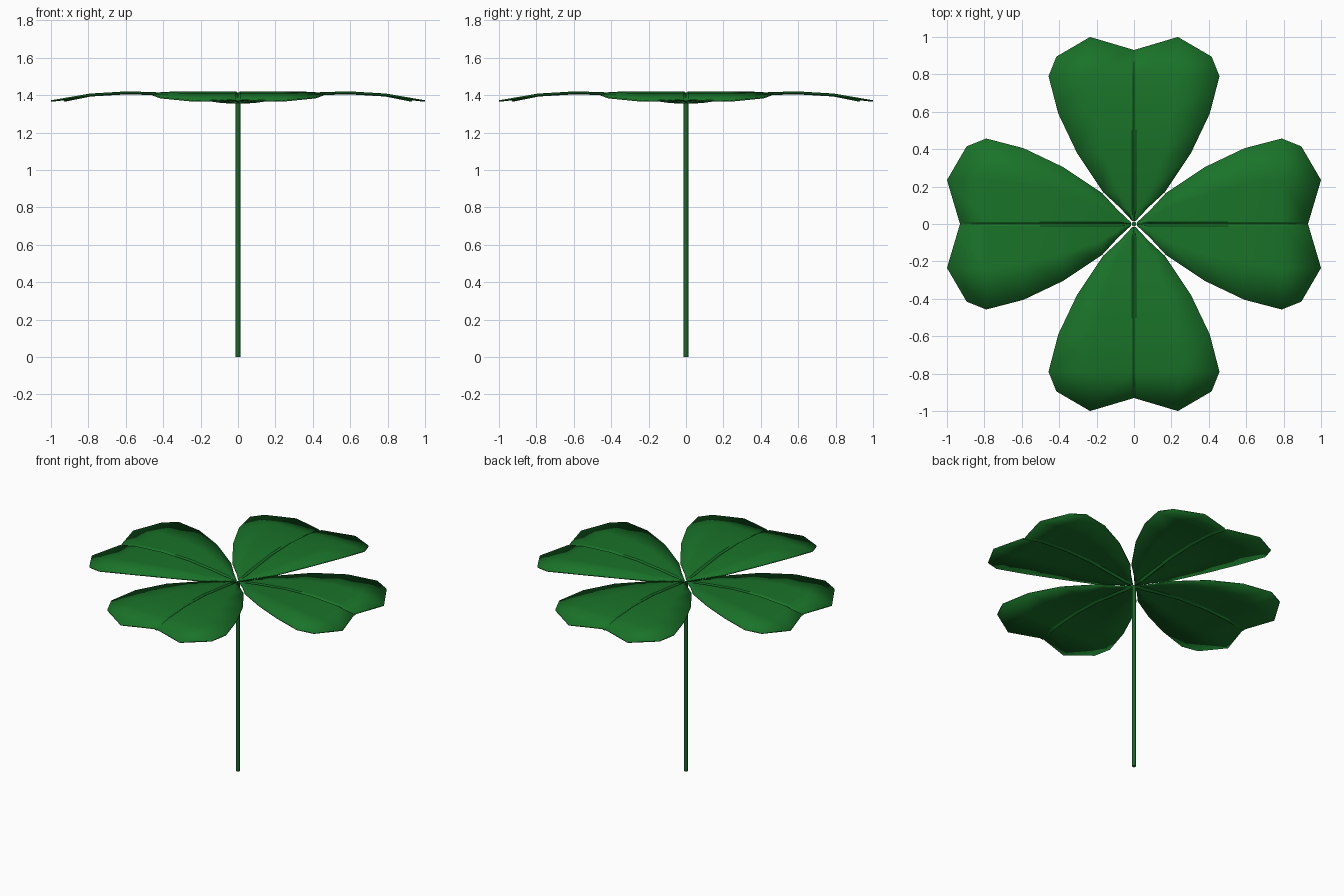
import bpy, bmesh, math
from mathutils import Matrix

if "Cube" in bpy.data.objects:
    bpy.data.objects.remove(bpy.data.objects["Cube"])


def material(name, color):
    m = bpy.data.materials.new(name)
    m.diffuse_color = color
    m.use_nodes = True
    m.node_tree.nodes["Principled BSDF"].inputs["Base Color"].default_value = m.diffuse_color
    return m


leaf_green = material("leaf_green", (0.010, 0.17, 0.022, 1))
stem_green = material("stem_green", (0.010, 0.13, 0.022, 1))

# half leaf rows: (distance along leaf, half width, height, crease depth)
ROWS = [(0.015, 0.008, 1.366, 0.003),
        (0.085, 0.073, 1.378, 0.012),
        (0.17, 0.165, 1.390, 0.012),
        (0.38, 0.305, 1.414, 0.008),
        (0.59, 0.405, 1.421, 0.008),
        (0.79, 0.457, 1.409, 0.008)]
# notched tip, from the crease outwards
TIP = [(0, 0.93, 1.373), (0.012, 0.934, 1.380),
       (0.235, 1.0, 1.373), (0.415, 0.895, 1.391)]


def half_row(r, w, z, dip):
    inner = min(0.012, w * 0.3)
    return [(0, r, z - dip), (inner, r, z), (w * 0.52, r, z), (w, r, z - 0.003)]


def make_leaf(name, angle):
    bm = bmesh.new()
    grid = []
    for half in [half_row(*row) for row in ROWS] + [TIP]:
        pts = [(-x, y, z) for x, y, z in reversed(half[1:])] + half
        grid.append([bm.verts.new(p) for p in pts])
    for a, b in zip(grid, grid[1:]):
        for i in range(len(a) - 1):
            bm.faces.new((a[i], a[i + 1], b[i + 1], b[i]))
    bm.transform(Matrix.Rotation(angle, 4, 'Z'))
    me = bpy.data.meshes.new(name)
    bm.to_mesh(me)
    bm.free()
    ob = bpy.data.objects.new(name, me)
    bpy.context.collection.objects.link(ob)
    me.materials.append(leaf_green)
    # thin leaf blade
    mod = ob.modifiers.new("thickness", 'SOLIDIFY')
    mod.thickness = 0.008
    mod.offset = -1
    bpy.ops.object.select_all(action='DESELECT')
    ob.select_set(True)
    bpy.context.view_layer.objects.active = ob
    bpy.ops.object.shade_smooth_by_angle(angle=math.radians(30))


# four leaves around the stem
for k, side in enumerate(("back", "left", "front", "right")):
    make_leaf(side + "_leaf", k * math.pi / 2)

# stem
bpy.ops.mesh.primitive_cylinder_add(vertices=8, radius=0.013, depth=1.36,
                                    location=(0, 0, 0.68))
stem = bpy.context.object
stem.name = "stem"
stem.data.materials.append(stem_green)
bpy.ops.object.shade_smooth_by_angle(angle=math.radians(50))
